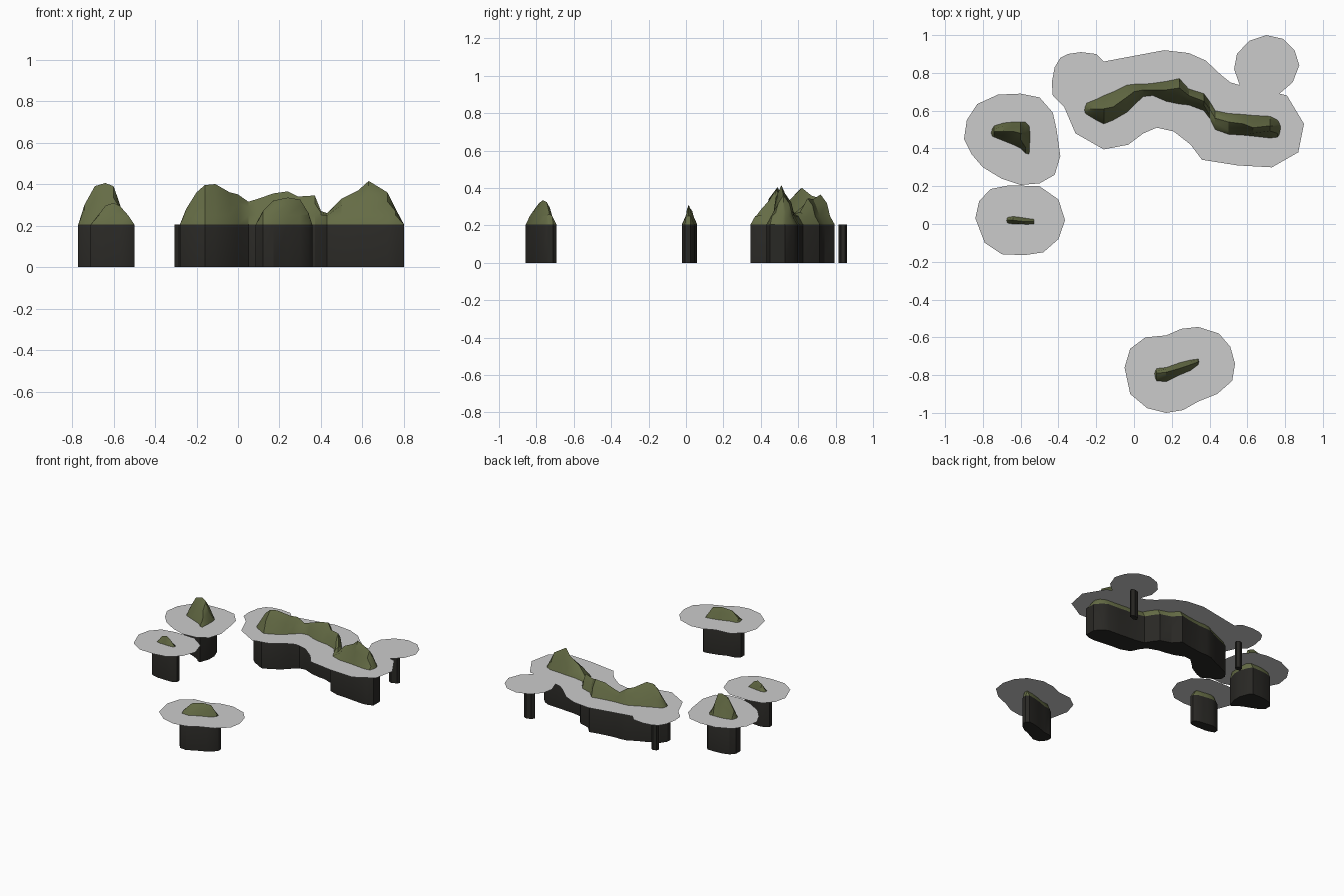
import bpy, bmesh, math

WALL = 0.205   # top of the dark cliffs
SHORE = 0.25   # level of the flat grey shoals


def material(name, rgb):
    m = bpy.data.materials.new(name)
    m.diffuse_color = (*rgb, 1)
    return m


GREEN = material("grassy_rock", (0.13, 0.15, 0.06))
DARK = material("dark_cliff", (0.022, 0.021, 0.018))


def new_object(name, bm, mats=()):
    mesh = bpy.data.meshes.new(name)
    bm.to_mesh(mesh)
    bm.free()
    ob = bpy.data.objects.new(name, mesh)
    bpy.context.collection.objects.link(ob)
    for m in mats:
        mesh.materials.append(m)
    return ob


def island(name, sections, spread=0.025):
    """Loft of cross-sections: x, front shore y, ridge y, back shore y, ridge z."""
    bm = bmesh.new()
    rings = []
    for i, (x, yf, yr, yb, z) in enumerate(sections):
        s = min(SHORE, z)
        wob = 0.12 * (-1) ** i           # alternating gullies on the slopes
        top = s + (z - s) * 0.6
        mf = yf + (yr - yf) * (0.45 + wob)
        mb = yb + (yr - yb) * (0.45 - wob)
        out = spread if z > WALL + 0.005 else 0
        prof = [(yf - out, 0), (yf - out, WALL), (yf, s), (mf, top), (yr, z),
                (mb, top), (yb, s), (yb + out, WALL), (yb + out, 0)]
        rings.append([bm.verts.new((x, y, h)) for y, h in prof])
    for a, b in zip(rings, rings[1:]):
        for k in range(9):
            n = (k + 1) % 9
            f = bm.faces.new((a[k], b[k], b[n], a[n]))
            f.material_index = 0 if 1 <= k <= 6 else 1
    for r in (rings[0], rings[-1]):      # end walls
        f = bm.faces.new((r[0], r[1], r[7], r[8]))
        f.material_index = 1
    bmesh.ops.remove_doubles(bm, verts=bm.verts, dist=0.0005)
    bmesh.ops.recalc_face_normals(bm, faces=bm.faces)
    ob = new_object(name, bm, (GREEN, DARK))
    bpy.context.view_layer.objects.active = ob
    ob.select_set(True)
    bpy.ops.object.shade_smooth_by_angle(angle=math.radians(30))
    ob.select_set(False)


def shoal(name, outline):
    bm = bmesh.new()
    bm.faces.new([bm.verts.new((x, y, SHORE)) for x, y in reversed(outline)])
    new_object(name, bm)


def pillar(name, outline):
    bm = bmesh.new()
    f = bm.faces.new([bm.verts.new((x, y, 0)) for x, y in outline])
    g = bmesh.ops.extrude_face_region(bm, geom=[f], use_keep_orig=True)
    for v in g["geom"]:
        if isinstance(v, bmesh.types.BMVert):
            v.co.z = WALL
    bmesh.ops.recalc_face_normals(bm, faces=bm.faces)
    new_object(name, bm, (DARK,))


# long curved main island
island("main_island", [
    (-.28, .58, .60, .62, WALL), (-.25, .58, .61, .64, .28), (-.20, .55, .61, .66, .36),
    (-.16, .53, .61, .68, .395), (-.11, .55, .62, .70, .40), (-.04, .59, .67, .735, .36),
    (0, .63, .70, .74, .35), (.05, .675, .71, .74, .315), (.10, .68, .71, .745, .33),
    (.17, .65, .71, .755, .355), (.24, .635, .72, .77, .365), (.29, .63, .68, .715, .34),
    (.37, .60, .65, .69, .345), (.40, .56, .61, .65, .27), (.43, .50, .56, .60, .26),
    (.50, .475, .54, .585, .33), (.58, .47, .53, .58, .37), (.63, .465, .51, .575, .415),
    (.72, .455, .52, .57, .36), (.76, .46, .52, .55, .28), (.80, .45, .49, .53, WALL)])

# steep island on the left, with a tail towards the front
island("left_island", [
    (-.77, .46, .48, .51, WALL), (-.74, .46, .49, .52, .30), (-.69, .44, .49, .535, .39),
    (-.64, .42, .49, .54, .405), (-.60, .40, .48, .54, .39), (-.575, .375, .47, .54, .32),
    (-.555, .37, .46, .52, .26), (-.53, .42, .45, .48, WALL)])

# small pointed island
island("small_island", [
    (-.71, 0, .015, .03, WALL), (-.67, .005, .02, .035, .255), (-.64, 0, .02, .04, .295),
    (-.60, 0, .015, .035, .31), (-.57, -.002, .013, .03, .295), (-.53, 0, .012, .025, .25),
    (-.50, -.005, .01, .025, WALL)], 0.02)

# island at the front
island("front_island", [
    (.085, -.81, -.79, -.77, WALL), (.12, -.83, -.79, -.765, .27), (.17, -.835, -.785, -.76, .32),
    (.24, -.80, -.765, -.735, .335), (.30, -.775, -.745, -.72, .325), (.34, -.745, -.73, -.715, .26),
    (.358, -.74, -.725, -.71, WALL)], 0.022)

# two lone rock pillars beneath the shoals
pillar("right_pillar", [(.665, .825), (.69, .815), (.73, .83), (.74, .85), (.715, .86), (.68, .85)])
pillar("left_pillar", [(-.305, .755), (-.285, .74), (-.26, .75), (-.255, .77), (-.275, .783), (-.30, .775)])

# flat shoals around the islands
shoal("main_shoal", [
    (-.435, .75), (-.42, .83), (-.39, .88), (-.35, .9), (-.28, .91), (-.2, .9), (-.16, .86),
    (0, .89), (.16, .92), (.29, .905), (.38, .865), (.46, .79), (.51, .75), (.56, .735),
    (.53, .82), (.545, .9), (.61, .97), (.7, 1), (.79, .98), (.85, .92), (.875, .84),
    (.84, .75), (.77, .69), (.81, .68), (.9, .53), (.87, .38), (.73, .3), (.55, .31),
    (.36, .34), (.3, .42), (.21, .49), (.12, .51), (.05, .48), (-.03, .42), (-.16, .395),
    (-.31, .48), (-.37, .62), (-.43, .68)])
shoal("left_shoal", [
    (-.9, .45), (-.885, .55), (-.83, .635), (-.72, .685), (-.6, .69), (-.5, .67), (-.43, .59),
    (-.41, .5), (-.39, .36), (-.42, .26), (-.5, .215), (-.6, .207), (-.7, .24), (-.8, .3), (-.86, .37)])
shoal("small_shoal", [
    (-.84, .03), (-.82, .12), (-.76, .185), (-.66, .205), (-.5, .2), (-.4, .13), (-.365, .02),
    (-.4, -.08), (-.48, -.15), (-.58, -.165), (-.7, -.16), (-.79, -.1)])
shoal("front_shoal", [
    (-.05, -.76), (-.02, -.66), (.06, -.6), (.17, -.59), (.25, -.555), (.34, -.545), (.45, -.58),
    (.51, -.65), (.535, -.74), (.52, -.83), (.44, -.9), (.34, -.94), (.26, -.985), (.17, -1),
    (.07, -.975), (-.02, -.9)])
